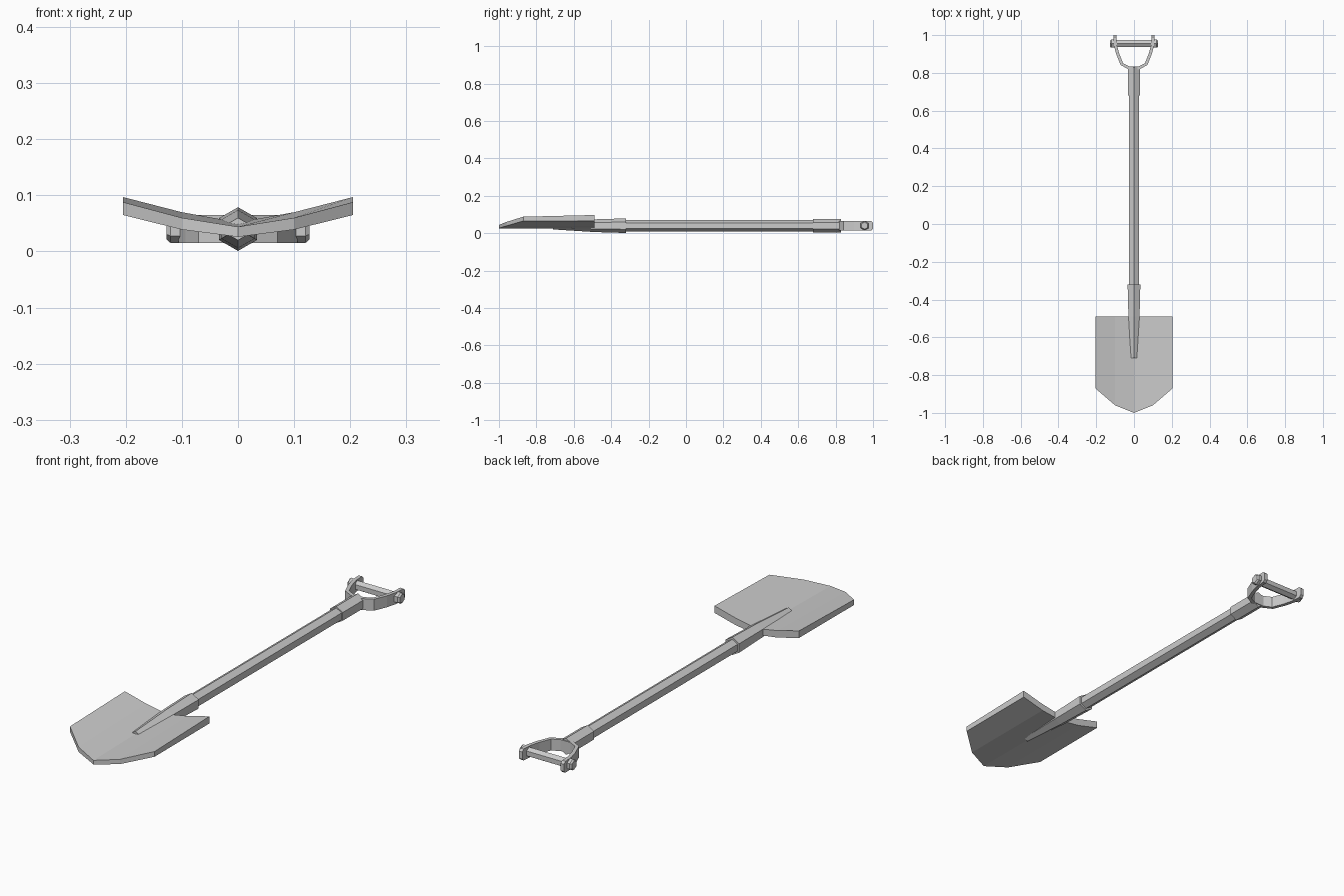
import bpy, bmesh, math
from mathutils import Vector

if "Cube" in bpy.data.objects:
    bpy.data.objects.remove(bpy.data.objects["Cube"])

ZC = 0.04  # height of the shaft axis


def loft(name, rings, closed=True):
    """Skin a row of equal-length cross-sections and cap both ends."""
    bm = bmesh.new()
    vs = [[bm.verts.new(p) for p in r] for r in rings]
    n = len(vs[0])
    for a, b in zip(vs, vs[1:]):
        for i in range(n):
            j = (i + 1) % n
            bm.faces.new((a[i], a[j], b[j], b[i]))
    bm.faces.new(vs[0])
    bm.faces.new(list(reversed(vs[-1])))
    bmesh.ops.recalc_face_normals(bm, faces=bm.faces[:])
    me = bpy.data.meshes.new(name)
    bm.to_mesh(me)
    bm.free()
    ob = bpy.data.objects.new(name, me)
    bpy.context.collection.objects.link(ob)
    return ob


def hex_y(y, r, z=ZC):
    """Point-up hexagon across the y axis."""
    return [(r * math.sin(k * math.pi / 3), y, z + r * math.cos(k * math.pi / 3))
            for k in range(6)]


def hex_x(x, r, y=0.955):
    """Hexagon across the x axis."""
    return [(x, y + r * math.sin(k * math.pi / 3), ZC + r * math.cos(k * math.pi / 3))
            for k in range(6)]


# dished blade: x, front y, bottom and top z at the front, then at the back
stations = [(-0.205, -0.87, 0.065, 0.088, 0.066, 0.097),
            (-0.10, -0.96, 0.039, 0.060, 0.039, 0.070),
            (0.0, -1.0, 0.026, 0.044, 0.026, 0.052),
            (0.10, -0.96, 0.039, 0.060, 0.039, 0.070),
            (0.205, -0.87, 0.065, 0.088, 0.066, 0.097)]
loft("blade", [[(x, y, b0), (x, y, t0), (x, -0.49, t1), (x, -0.49, b1)]
               for x, y, b0, t0, b1, t1 in stations])

# tapered socket, shaft and upper collar
loft("blade_socket", [hex_y(-0.71, 0.02), hex_y(-0.49, 0.034), hex_y(-0.32, 0.039)])
loft("shaft", [hex_y(-0.40, 0.030), hex_y(0.75, 0.030)])
loft("upper_collar", [hex_y(0.68, 0.036), hex_y(0.83, 0.036)])

# U-shaped grip yoke: flat strip following a path, chamfered at the tips
half = [(0.025, 0.826), (0.064, 0.846), (0.086, 0.90), (0.098, 0.945),
        (0.101, 0.99), (0.101, 1.0)]
path = [Vector((-x, y)) for x, y in reversed(half)] + [Vector(p) for p in half]
rings = []
for i, p in enumerate(path):
    d = (path[min(i + 1, len(path) - 1)] - path[max(i - 1, 0)]).normalized()
    off = Vector((-d.y, d.x)) * 0.008
    h = 0.016 if i in (0, len(path) - 1) else 0.025
    a, b = p + off, p - off
    rings.append([(a.x, a.y, ZC - h), (a.x, a.y, ZC + h),
                  (b.x, b.y, ZC + h), (b.x, b.y, ZC - h)])
loft("grip_yoke", rings)

# cross grip with a bolt head on each side
loft("cross_grip", [hex_x(-0.105, 0.021), hex_x(0.105, 0.021)])
for s, side in ((-1, "left"), (1, "right")):
    loft("bolt_head_" + side, [hex_x(s * 0.10, 0.025), hex_x(s * 0.12, 0.025),
                               hex_x(s * 0.127, 0.019)])
